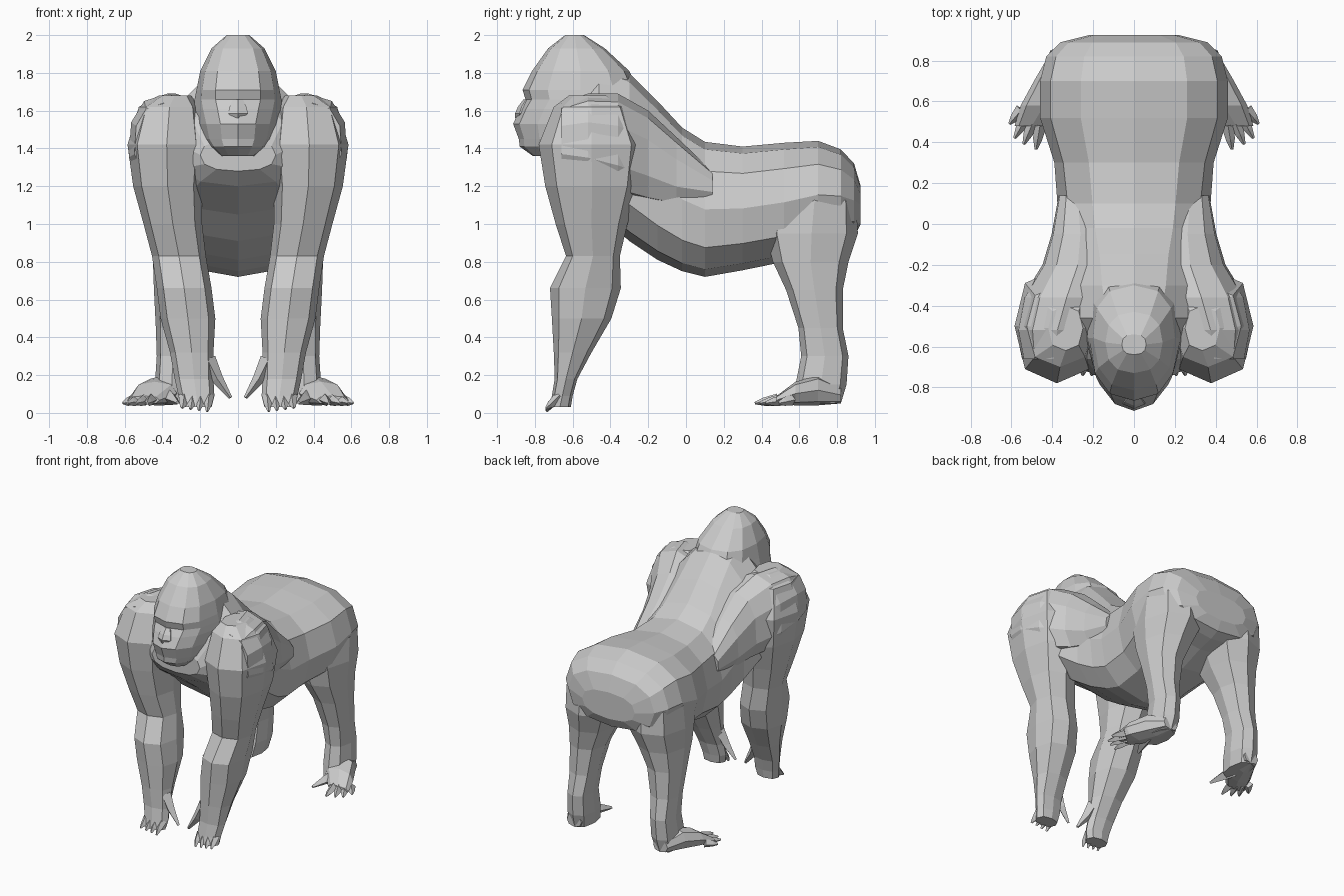
import bpy, bmesh, math
from mathutils import Vector


def section(cx, w, lo, hi, taper=0.0, n=12, power=0.82):
    """Rounded outline: x around cx, second axis from lo to hi; taper narrows the hi end."""
    pts = []
    for i in range(n):
        a = 2 * math.pi * i / n
        s, c = math.sin(a), math.cos(a)
        sx = math.copysign(abs(s) ** power, s)
        sc = math.copysign(abs(c) ** power, c)
        pts.append((cx + w * sx * (1 - taper * c), (lo + hi) / 2 + (hi - lo) / 2 * sc))
    return pts


def loft(name, rings, side=1):
    """Skin a list of equal-length point rings and cap both ends."""
    bm = bmesh.new()
    rows = [[bm.verts.new((p[0] * side, p[1], p[2])) for p in r] for r in rings]
    n = len(rows[0])
    for a, b in zip(rows, rows[1:]):
        for i in range(n):
            bm.faces.new((a[i], a[(i + 1) % n], b[(i + 1) % n], b[i]))
    bm.faces.new(rows[0])
    bm.faces.new(rows[-1])
    bmesh.ops.recalc_face_normals(bm, faces=bm.faces)
    me = bpy.data.meshes.new(name)
    bm.to_mesh(me)
    bm.free()
    ob = bpy.data.objects.new(name, me)
    bpy.context.collection.objects.link(ob)
    return ob


def upright(y, *args, **kw):      # section standing in the xz plane
    return [(x, y, z) for x, z in section(*args, **kw)]


def level(z, *args, **kw):        # section lying in the xy plane
    return [(x, y, z) for x, y in section(*args, **kw)]


def digit(name, pts, radii, side):
    """Tapered four-sided finger or toe along a short path."""
    pts = [Vector(p) for p in pts]
    d = (pts[-1] - pts[0]).normalized()
    u = d.cross(Vector((0, 1, 0)) if abs(d.z) > 0.6 else Vector((0, 0, 1))).normalized()
    v = d.cross(u)
    loft(name, [[p + u * r, p + v * r, p - u * r, p - v * r] for p, r in zip(pts, radii)], side)


# Torso: y, bottom, top, half width, narrowing towards the top
torso = [(0.925, 1.00, 1.20, 0.22, 0), (0.89, 0.93, 1.32, 0.36, 0), (0.82, 0.90, 1.395, 0.43, 0),
         (0.70, 0.87, 1.44, 0.46, 0),
         (0.52, 0.80, 1.43, 0.46, 0), (0.30, 0.755, 1.41, 0.39, 0), (0.10, 0.72, 1.435, 0.375, 0.05),
         (-0.02, 0.75, 1.51, 0.375, 0.12), (-0.15, 0.81, 1.65, 0.38, 0.25), (-0.30, 0.91, 1.80, 0.40, 0.36),
         (-0.46, 1.05, 1.86, 0.38, 0.45), (-0.66, 1.20, 1.64, 0.30, 0.2), (-0.74, 1.28, 1.45, 0.20, 0)]
loft("torso", [upright(y, 0, w, lo, hi, t) for y, lo, hi, w, t in torso])

# Head and neck: z, back, front, half width, narrowing towards the face
head = [(2.0, -0.54, -0.64, 0.06, 0), (1.93, -0.43, -0.73, 0.14, 0), (1.81, -0.30, -0.815, 0.20, 0.05),
        (1.71, -0.25, -0.865, 0.22, 0.05), (1.66, -0.26, -0.85, 0.23, 0.1),
        (1.61, -0.28, -0.88, 0.232, 0.2), (1.53, -0.32, -0.915, 0.222, 0.3),
        (1.45, -0.38, -0.885, 0.195, 0.25), (1.41, -0.45, -0.88, 0.16, 0.2), (1.36, -0.62, -0.81, 0.09, 0)]
loft("head", [level(z, 0, w, b, f, t) for z, b, f, w, t in head])

# Nose
loft("nose", [level(1.66, 0, 0.03, -0.80, -0.86, n=6), level(1.62, 0, 0.05, -0.80, -0.89, n=6),
              level(1.585, 0, 0.06, -0.80, -0.905, n=6), level(1.56, 0, 0.02, -0.80, -0.905, n=6)])

# Limbs: z, inner x, outer x, front y, back y
arm = [(1.68, 0.25, 0.42, -0.62, -0.40), (1.62, 0.20, 0.525, -0.70, -0.30), (1.42, 0.17, 0.585, -0.78, -0.22),
       (1.20, 0.19, 0.555, -0.745, -0.25), (1.0, 0.19, 0.50, -0.69, -0.31), (0.83, 0.17, 0.455, -0.635, -0.35),
       (0.66, 0.14, 0.43, -0.72, -0.345), (0.50, 0.12, 0.41, -0.71, -0.395), (0.32, 0.13, 0.36, -0.70, -0.50),
       (0.18, 0.13, 0.335, -0.695, -0.575), (0.09, 0.125, 0.315, -0.71, -0.60), (0.03, 0.14, 0.305, -0.725, -0.61)]
leg = [(1.30, 0.14, 0.40, 0.53, 0.82), (1.12, 0.05, 0.455, 0.46, 0.90), (0.95, 0.06, 0.46, 0.42, 0.91),
       (0.80, 0.13, 0.45, 0.46, 0.86), (0.65, 0.20, 0.445, 0.53, 0.83), (0.45, 0.24, 0.435, 0.595, 0.83),
       (0.30, 0.26, 0.43, 0.61, 0.86), (0.15, 0.26, 0.44, 0.58, 0.85), (0.05, 0.28, 0.43, 0.56, 0.82)]
# Shoulder blade blending arm into back: y, inner x, outer x, bottom, top
shoulder = [(0.14, 0.18, 0.37, 1.12, 1.28), (-0.05, 0.12, 0.405, 1.08, 1.46), (-0.20, 0.10, 0.45, 1.10, 1.60),
            (-0.36, 0.11, 0.55, 1.14, 1.69), (-0.52, 0.17, 0.58, 1.20, 1.69), (-0.66, 0.24, 0.55, 1.25, 1.64)]
# Foot: y, centre x, half width, bottom, top
foot = [(0.82, 0.36, 0.06, 0.05, 0.14), (0.70, 0.39, 0.10, 0.04, 0.20), (0.58, 0.44, 0.115, 0.04, 0.165),
        (0.48, 0.50, 0.085, 0.045, 0.09)]
toe_tips = [(0.61, 0.49), (0.585, 0.42), (0.54, 0.39), (0.48, 0.365)]

for side, tag in ((1, "left"), (-1, "right")):
    for part, rows in (("arm", arm), ("leg", leg)):
        loft(f"{part}_{tag}", [level(z, (a + b) / 2, (b - a) / 2, f, k, n=8) for z, a, b, f, k in rows], side)
    loft(f"shoulder_{tag}", [upright(y, (a + b) / 2, (b - a) / 2, lo, hi, 0.1, n=10)
                             for y, a, b, lo, hi in shoulder], side)
    loft(f"foot_{tag}", [upright(y, cx, w, lo, hi, n=8) for y, cx, w, lo, hi in foot], side)
    # Fingers on the ground and thumb
    for i in range(4):
        x = 0.155 + 0.044 * i
        digit(f"finger_{i + 1}_{tag}", [(x, -0.67, 0.09), (x + 0.003, -0.715, 0.045), (x + 0.008, -0.74, 0.008 + 0.006 * i)],
              (0.028, 0.02, 0.007), side)
    digit(f"thumb_{tag}", [(0.16, -0.63, 0.28), (0.11, -0.64, 0.18), (0.04, -0.65, 0.08)], (0.045, 0.032, 0.01), side)
    # Splayed toes and inward big toe
    for i, (x, y) in enumerate(toe_tips):
        base = Vector((0.55 - 0.03 * i, 0.56 - 0.025 * i, 0.07))
        tip = Vector((x, y, 0.052))
        digit(f"toe_{i + 1}_{tag}", [base, base.lerp(tip, 0.6), tip], (0.032, 0.022, 0.007), side)
    digit(f"big_toe_{tag}", [(0.38, 0.62, 0.09), (0.35, 0.52, 0.075), (0.32, 0.43, 0.055)], (0.05, 0.033, 0.01), side)
